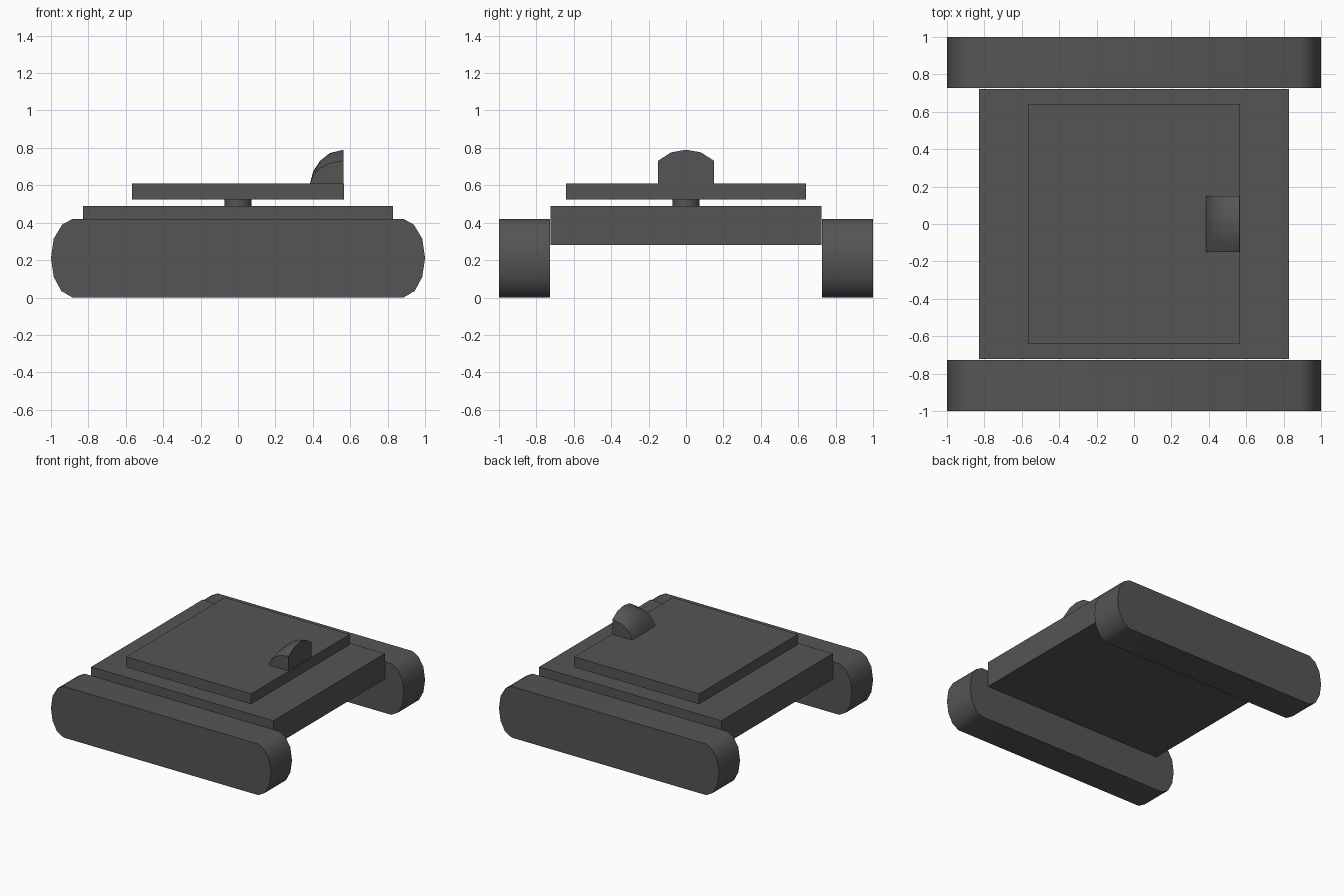
import bpy, bmesh, math

if "Cube" in bpy.data.objects:
    bpy.data.objects.remove(bpy.data.objects["Cube"])

dark = bpy.data.materials.new("dark_grey")
dark.diffuse_color = (0.09, 0.09, 0.09, 1)
dark.use_nodes = True
dark.node_tree.nodes["Principled BSDF"].inputs["Base Color"].default_value = dark.diffuse_color


def finish(name, bm, smooth=None):
    bmesh.ops.recalc_face_normals(bm, faces=bm.faces)
    me = bpy.data.meshes.new(name)
    bm.to_mesh(me)
    bm.free()
    ob = bpy.data.objects.new(name, me)
    bpy.context.collection.objects.link(ob)
    me.materials.append(dark)
    if smooth:
        bpy.ops.object.select_all(action='DESELECT')
        ob.select_set(True)
        bpy.context.view_layer.objects.active = ob
        bpy.ops.object.shade_smooth_by_angle(angle=math.radians(smooth))
    return ob


def box(name, hx, hy, z0, z1):
    bm = bmesh.new()
    bmesh.ops.create_cube(bm, size=2)
    for v in bm.verts:
        v.co = (v.co.x * hx, v.co.y * hy, z1 if v.co.z > 0 else z0)
    return finish(name, bm)


# Tracks: rounded side profile extruded across the width
end = [(0.885, 0.0), (0.945, 0.035), (0.985, 0.11), (1.0, 0.21),
       (0.985, 0.315), (0.94, 0.39), (0.885, 0.42)]
profile = end + [(-x, z) for x, z in reversed(end)]
for name, y0, y1 in (("left_track", -1.0, -0.727), ("right_track", 0.727, 1.0)):
    bm = bmesh.new()
    face = bm.faces.new([bm.verts.new((x, y0, z)) for x, z in profile])
    ext = bmesh.ops.extrude_face_region(bm, geom=[face], use_keep_orig=True)
    for g in ext["geom"]:
        if isinstance(g, bmesh.types.BMVert):
            g.co.y = y1
    finish(name, bm, 45)

# Hull between the tracks and the turntable plate above it
box("hull", 0.828, 0.723, 0.28, 0.49)
box("turntable_plate", 0.568, 0.64, 0.525, 0.61)

# Pivot joining hull and plate
bm = bmesh.new()
bmesh.ops.create_cone(bm, cap_ends=True, segments=16, radius1=0.072,
                      radius2=0.072, depth=0.07)
bmesh.ops.translate(bm, verts=bm.verts, vec=(0, 0, 0.51))
finish("pivot", bm, 40)

# Hood: rising curve along x, arched across y, flat sides and rear
rise = [(0.385, 0.0), (0.402, 0.065), (0.438, 0.12), (0.49, 0.162), (0.565, 0.18)]
arch = [(-0.15, 0.67), (-0.08, 0.92), (0.0, 1.0), (0.08, 0.92), (0.15, 0.67)]
bm = bmesh.new()
grid = [[bm.verts.new((x, y, 0.61 + h * a)) for y, a in arch] for x, h in rise]
for i in range(4):
    for j in range(4):
        bm.faces.new((grid[i][j], grid[i + 1][j],
                      grid[i + 1][j + 1], grid[i][j + 1]))
corner = [bm.verts.new((0.565, y, 0.61)) for y in (-0.15, 0.15)]
bm.faces.new([corner[0]] + grid[4] + [corner[1]])
for c, j in zip(corner, (0, 4)):
    bm.faces.new([row[j] for row in grid] + [c])
bm.faces.new(grid[0] + corner[::-1])
finish("hood", bm, 40)
